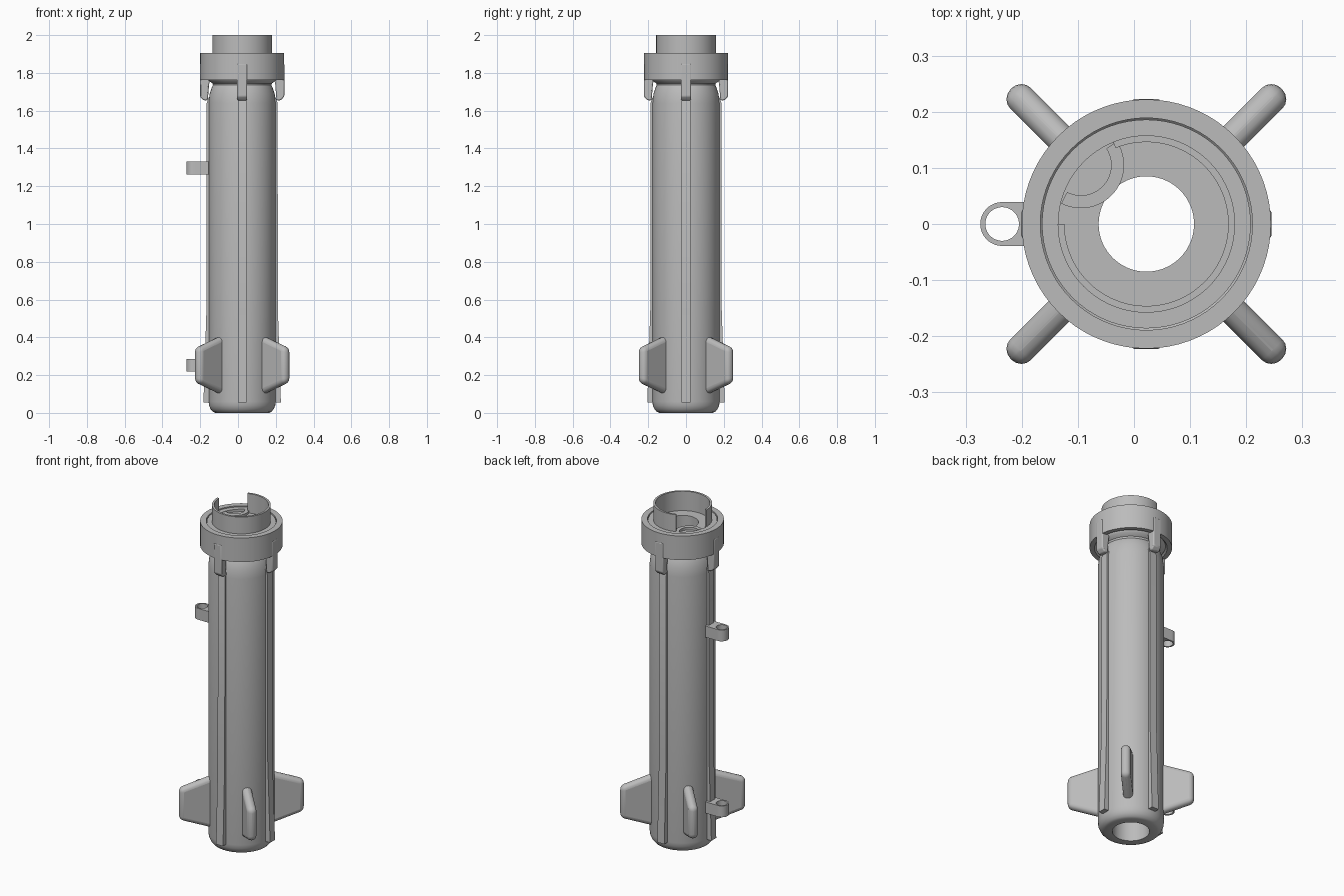
import bpy, bmesh, math
from math import sin, cos, radians, pi
from mathutils import Matrix, Vector

old = bpy.data.objects.get("Cube")
if old:
    bpy.data.objects.remove(old, do_unlink=True)

AXIS = Vector((0.022, 0, 0))   # centre line of the tube

grey = bpy.data.materials.new("plain_grey")
grey.use_nodes = True
COLOUR = (0.5, 0.5, 0.5, 1)
grey.diffuse_color = COLOUR
grey.node_tree.nodes["Principled BSDF"].inputs["Base Color"].default_value = COLOUR


def finish(name, bm, matrix=Matrix(), bevel=0, segments=4):
    bmesh.ops.recalc_face_normals(bm, faces=bm.faces)
    mesh = bpy.data.meshes.new(name)
    bm.to_mesh(mesh)
    bm.free()
    obj = bpy.data.objects.new(name, mesh)
    bpy.context.collection.objects.link(obj)
    obj.matrix_world = matrix
    mesh.materials.append(grey)
    if bevel:
        mod = obj.modifiers.new("rounding", 'BEVEL')
        mod.width, mod.segments, mod.limit_method = bevel, segments, 'ANGLE'
    bpy.ops.object.select_all(action='DESELECT')
    bpy.context.view_layer.objects.active = obj
    obj.select_set(True)
    bpy.ops.object.shade_smooth_by_angle(angle=radians(35))
    return obj


def sweep(name, sections, closed, matrix=Matrix()):
    """Skin a list of closed cross-sections, looped or end-capped."""
    bm = bmesh.new()
    loops = [[bm.verts.new(p) for p in s] for s in sections]
    pairs = list(zip(loops, loops[1:]))
    if closed:
        pairs.append((loops[-1], loops[0]))
    else:
        bm.faces.new(loops[0])
        bm.faces.new(loops[-1])
    for a, b in pairs:
        for i in range(len(a)):
            j = (i + 1) % len(a)
            bm.faces.new((a[i], a[j], b[j], b[i]))
    return finish(name, bm, matrix)


def lathe(name, profile, start=0, stop=360, steps=72, centre=AXIS):
    closed = stop - start == 360
    count = steps if closed else steps + 1
    angles = [radians(start + (stop - start) * i / steps) for i in range(count)]
    sections = [[(r * cos(a), r * sin(a), z) for r, z in profile] for a in angles]
    return sweep(name, sections, closed, Matrix.Translation(centre))


def radial_plate(name, outline, width, angle, bevel=0, segments=4):
    """Extrude an outline of (radius, z) sideways and turn it about the axis."""
    bm = bmesh.new()
    face = bm.faces.new([bm.verts.new((r, -width / 2, z)) for r, z in outline])
    new = bmesh.ops.extrude_face_region(bm, geom=[face])["geom"]
    bmesh.ops.translate(bm, vec=(0, width, 0),
                        verts=[v for v in new if isinstance(v, bmesh.types.BMVert)])
    turn = Matrix.Translation(AXIS) @ Matrix.Rotation(radians(angle), 4, 'Z')
    return finish(name, bm, turn, bevel, segments)


# Main tube with rounded foot, waist below the collar and recessed top floor
lathe("body_tube", [
    (0.10, 0.0), (0.142, 0.0), (0.155, 0.006), (0.167, 0.02), (0.175, 0.038),
    (0.178, 0.06), (0.178, 1.64), (0.172, 1.69), (0.160, 1.725), (0.155, 1.735),
    (0.158, 1.745), (0.18, 1.76), (0.186, 1.77), (0.186, 1.90), (0.157, 1.90),
    (0.157, 1.885), (0.085, 1.885), (0.085, 1.80), (0.10, 1.78)])

# Collar ring
lathe("collar_ring", [(0.222, 1.762), (0.222, 1.905), (0.189, 1.905),
                      (0.189, 1.88), (0.18, 1.87), (0.18, 1.78), (0.196, 1.762)])

# Open neck wall and the small curved pocket wall in its gap
lathe("neck_wall", [(0.146, 1.88), (0.158, 1.88), (0.158, 2.0), (0.146, 2.0)],
      start=180, stop=472)
pocket = AXIS + Vector((0.157 * cos(radians(138)), 0.157 * sin(radians(138)), 0))
lathe("pocket_wall", [(0.054, 1.88), (0.077, 1.88), (0.077, 1.90), (0.054, 1.90)],
      start=-117, stop=33, steps=24, centre=pocket)

# Ribs, collar clips and fins around the tube
for i in range(4):
    radial_plate(f"rib_{i + 1}", [(0.15, 0.055), (0.205, 0.055), (0.189, 0.55),
                                  (0.188, 1.64), (0.178, 1.67), (0.15, 1.67)],
                 0.046, 90 * i)
    radial_plate(f"collar_clip_{i + 1}", [(0.182, 1.655), (0.205, 1.655), (0.223, 1.675),
                                          (0.223, 1.85), (0.20, 1.85), (0.17, 1.765),
                                          (0.175, 1.74)],
                 0.052, 90 * i, 0.006, 2)
    radial_plate(f"fin_{i + 1}", [(0.12, 0.085), (0.178, 0.105), (0.341, 0.16),
                                  (0.341, 0.345), (0.178, 0.40), (0.12, 0.42)],
                 0.052, 45 + 90 * i, 0.024)


# Guide lugs: round eye on a square-ended bracket
def lug(name, low, high):
    eye, hole, reach = 0.039, 0.030, 0.085
    sections = []
    for i in range(48):
        a = 2 * pi * (i + 0.5) / 48
        c, s = cos(a), sin(a)
        t = eye if c < 0 else min(reach / c, eye / max(abs(s), 1e-4))
        sections.append([(r * c, r * s, z) for r, z in
                         ((hole, low), (t, low), (t, high), (hole, high))])
    sweep(name, sections, True, Matrix.Translation((-0.235, 0, 0)))


lug("lower_guide_lug", 0.218, 0.285)
lug("upper_guide_lug", 1.263, 1.33)
